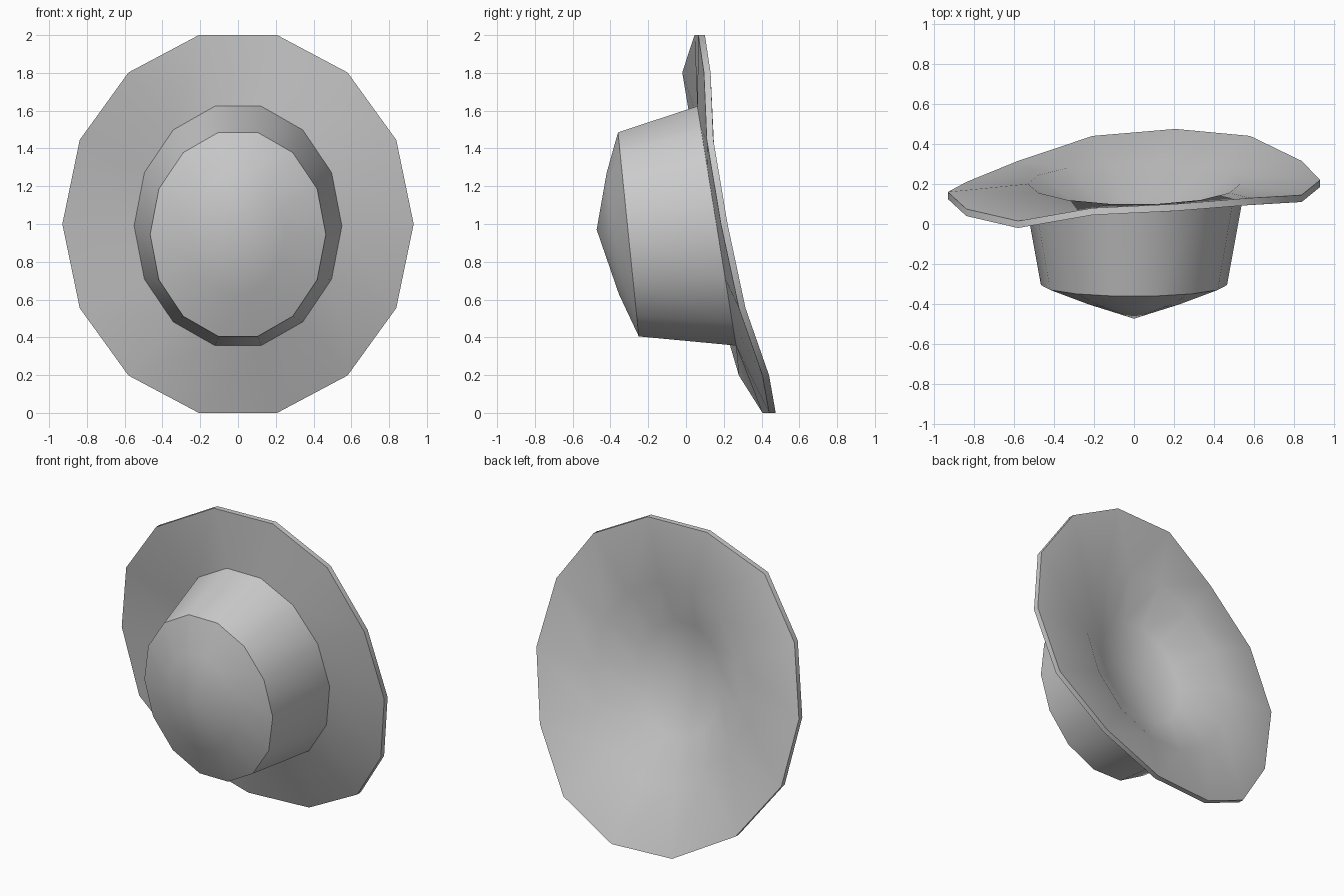
import bpy, bmesh, math

if "Cube" in bpy.data.objects:
    bpy.data.objects.remove(bpy.data.objects["Cube"])

N = 14
ANG = [2 * math.pi * k / N for k in range(N)]

# wavy rim: back-face depth at each rim corner, counter-clockwise from +x
RIM_Y = [.22, .145, .13, .10, .08, .015, .075, .16, .21, .315, .44, .475, .44, .315]
THICK = 0.035

bm = bmesh.new()


def ring(rx, rz, zc, y_top, y_bot):
    """Elliptical ring lying in a plane tilted from y_top to y_bot."""
    mid, half = (y_top + y_bot) / 2, (y_top - y_bot) / 2 / 0.975
    return [bm.verts.new((rx * math.cos(a), mid + half * math.sin(a),
                          zc + rz * math.sin(a))) for a in ANG]


def rim(offset):
    return [bm.verts.new((0.93 * math.cos(a), y + offset, 1 + 1.026 * math.sin(a)))
            for a, y in zip(ANG, RIM_Y)]


def bridge(a, b):
    for i in range(N):
        j = (i + 1) % N
        bm.faces.new((a[i], a[j], b[j], b[i]))


def cap(r, co):
    tip = bm.verts.new(co)
    for i in range(N):
        bm.faces.new((r[i], r[(i + 1) % N], tip))


# hollow side, brim edge, brim front, crown wall, crown top
rings = [
    ring(0.30, 0.36, 0.97, 0.00, 0.12),
    ring(0.53, 0.63, 0.99, 0.10, 0.30),
    rim(0),
    rim(-THICK),
    ring(0.55, 0.65, 0.99, 0.06, 0.265),
    ring(0.465, 0.554, 0.945, -0.36, -0.25),
    ring(0.25, 0.33, 0.95, -0.42, -0.355),
]
for a, b in zip(rings, rings[1:]):
    bridge(a, b)
cap(rings[0], (0, 0.02, 0.97))
cap(rings[-1], (0, -0.473, 0.97))
bmesh.ops.recalc_face_normals(bm, faces=bm.faces)

mesh = bpy.data.meshes.new("hat")
bm.to_mesh(mesh)
bm.free()
hat = bpy.data.objects.new("hat", mesh)
bpy.context.collection.objects.link(hat)
bpy.context.view_layer.objects.active = hat
hat.select_set(True)
bpy.ops.object.shade_smooth_by_angle(angle=math.radians(42))
